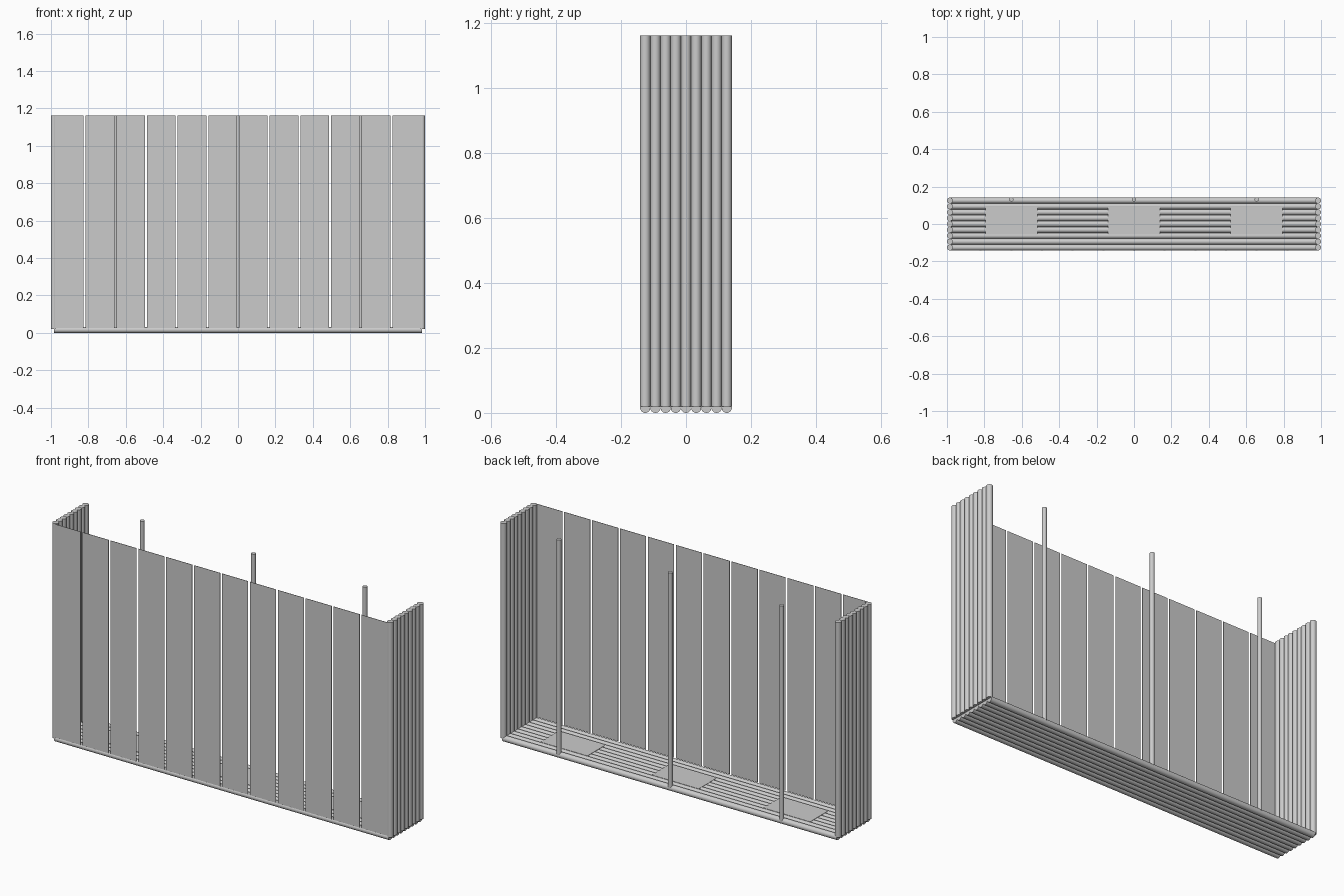
import bpy
from math import pi

cube = bpy.data.objects.get("Cube")
if cube:
    bpy.data.objects.remove(cube, do_unlink=True)

grey = bpy.data.materials.new("light_grey")
grey.use_nodes = True
colour = (0.6, 0.6, 0.6, 1)
grey.diffuse_color = colour
grey.node_tree.nodes["Principled BSDF"].inputs["Base Color"].default_value = colour


def finish(name):
    obj = bpy.context.object
    obj.name = name
    obj.data.materials.append(grey)
    return obj


def pole(name, centre, radius, length, rotation=(0, 0, 0)):
    bpy.ops.mesh.primitive_cylinder_add(vertices=32, radius=radius, depth=length,
                                        location=centre, rotation=rotation)
    finish(name)
    bpy.ops.object.shade_smooth_by_angle(angle=pi / 4)


def board(name, centre, size):
    bpy.ops.mesh.primitive_cube_add(size=1, location=centre)
    obj = finish(name)
    obj.scale = size


R = 0.0157            # radius of floor and wall poles
PITCH = 2 * R
WALL_X = 1 - R
BOTTOM, TOP = 0.02, 1.163
MID, TALL = (BOTTOM + TOP) / 2, TOP - BOTTOM

# Floor and both end walls: nine touching poles each
for i in range(9):
    y = (i - 4) * PITCH
    pole("floor_pole", (0, y, R), R, 2 * WALL_X, (0, pi / 2, 0))
    for side, label in ((-1, "right"), (1, "left")):
        pole(label + "_wall_pole", (side * WALL_X, y, MID), R, TALL)

# Front wall: twelve thin upright boards with narrow gaps
STEP = 0.164
for i in range(12):
    board("front_board", ((i - 5.5) * STEP, -4.5 * PITCH, 0.594), (0.153, 0.002, 1.134))

# Slim back posts and the floor mats in front of them
for x in (-0.655, 0, 0.655):
    pole("back_post", (x, 0.131, MID), 0.0115, TALL)
    board("floor_mat", (x, 0.0165, PITCH), (0.276, 0.147, 0.002))
